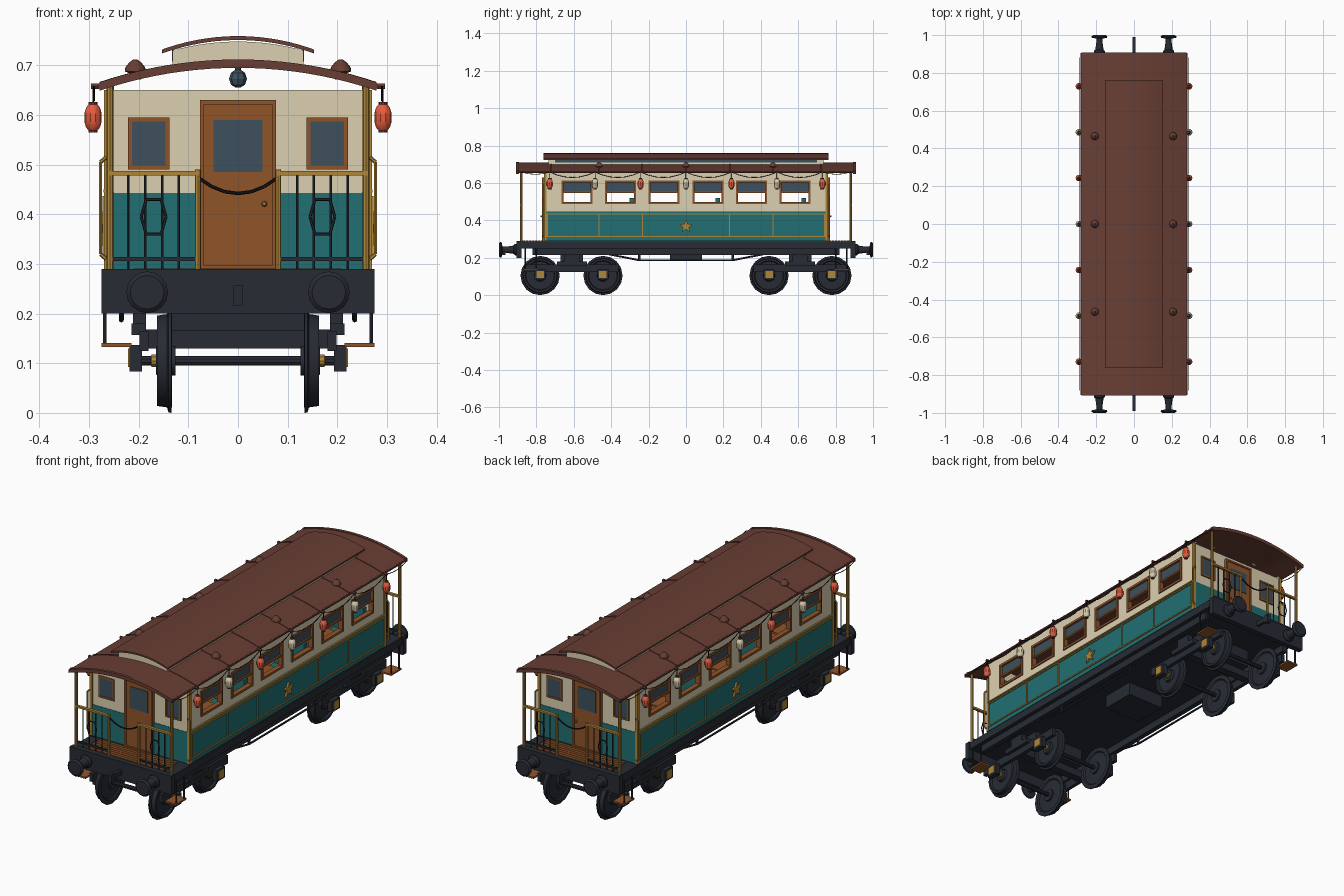
import bpy, bmesh, math
from mathutils import Matrix, Vector

if "Cube" in bpy.data.objects:
    bpy.data.objects.remove(bpy.data.objects["Cube"])

COL = dict(teal=(.015, .16, .17), cream=(.71, .63, .44), roof=(.14, .048, .034), dark=(.02, .024, .034),
           wood=(.28, .09, .023), gold=(.43, .24, .04), glass=(.048, .08, .107), red=(.8, .11, .05),
           black=(.008, .008, .01))
MATS = {}
for k, c in COL.items():
    MATS[k] = bpy.data.materials.new(k)
    MATS[k].diffuse_color = (*c, 1)
PARTS = {}


def add(name, mat, bm, mir=''):
    """Collect geometry into a named part, mirrored over x and/or y."""
    target = PARTS.setdefault((name, mat), bmesh.new())
    bmesh.ops.recalc_face_normals(bm, faces=bm.faces)
    for sx in ((1, -1) if 'x' in mir else (1,)):
        for sy in ((1, -1) if 'y' in mir else (1,)):
            c = bm.copy()
            bmesh.ops.transform(c, matrix=Matrix.Diagonal((sx, sy, 1, 1)), verts=c.verts)
            if sx * sy < 0:
                bmesh.ops.reverse_faces(c, faces=c.faces)
            me = bpy.data.meshes.new('tmp')
            c.to_mesh(me)
            target.from_mesh(me)
            bpy.data.meshes.remove(me)
            c.free()
    bm.free()


def box(name, mat, x0, x1, y0, y1, z0, z1, mir=''):
    bm = bmesh.new()
    m = Matrix.Translation(((x0 + x1) / 2, (y0 + y1) / 2, (z0 + z1) / 2)) @ Matrix.Diagonal((x1 - x0, y1 - y0, z1 - z0, 1))
    bmesh.ops.create_cube(bm, size=1, matrix=m)
    add(name, mat, bm, mir)


def path(name, mat, pts, r, mir='', n=6):
    for a, b in zip(pts, pts[1:]):
        a, b = Vector(a), Vector(b)
        bm = bmesh.new()
        m = Matrix.Translation((a + b) / 2) @ (b - a).to_track_quat('Z', 'Y').to_matrix().to_4x4()
        bmesh.ops.create_cone(bm, cap_ends=True, segments=n, radius1=r, radius2=r, depth=(b - a).length, matrix=m)
        add(name, mat, bm, mir)


def lathe(name, mat, prof, at, axis='z', mir='', n=12):
    """Spin (radius, offset) points around an axis through 'at'."""
    bm, rings = bmesh.new(), []
    for r, t in prof:
        ring = []
        for k in range(n):
            u, v = r * math.cos(2 * math.pi * k / n), r * math.sin(2 * math.pi * k / n)
            p = {'x': (t, u, v), 'y': (u, t, v), 'z': (u, v, t)}[axis]
            ring.append(bm.verts.new(Vector(p) + Vector(at)))
        rings.append(ring)
    for a, b in zip(rings, rings[1:]):
        for k in range(n):
            bm.faces.new((a[k], a[k - 1], b[k - 1], b[k]))
    bm.faces.new(rings[0])
    bm.faces.new(rings[-1])
    add(name, mat, bm, mir)


def prism(name, mat, pts, vec, mir=''):
    bm = bmesh.new()
    f = bm.faces.new([bm.verts.new(p) for p in pts])
    new = bmesh.ops.extrude_face_region(bm, geom=[f])['geom']
    bmesh.ops.translate(bm, vec=vec, verts=[v for v in new if isinstance(v, bmesh.types.BMVert)])
    add(name, mat, bm, mir)


def arch(name, mat, hw, edge, top, t, y0, y1, mir='', n=20):
    s = top - edge
    R = (hw * hw + s * s) / (2 * s)
    xs = [-hw + 2 * hw * k / n for k in range(n + 1)]
    up = [(x, y0, top - R + math.sqrt(R * R - x * x)) for x in xs]
    prism(name, mat, up + [(x, y, z - t) for x, y, z in reversed(up)], (0, y1 - y0, 0), mir)


def frame(name, mat, axis, c, u0, u1, v0, v1, w, d0, d1, mir):
    """Rectangular moulding lying on a wall."""
    for a, b, e, f in ((u0, u1, v0, v0 + w), (u0, u1, v1 - w, v1), (u0, u0 + w, v0 + w, v1 - w), (u1 - w, u1, v0 + w, v1 - w)):
        if axis == 'x':
            box(name, mat, c + d0, c + d1, a, b, e, f, mir)
        else:
            box(name, mat, a, b, c + d0, c + d1, e, f, mir)


# underframe
box('chassis', 'dark', -.27, .27, -.9, .9, .25, .286)
box('solebar', 'dark', .225, .25, -.82, .82, .215, .25, 'x')
box('buffer_beam', 'dark', -.275, .275, .88, .907, .2, .29, 'y')
box('battery_box', 'dark', -.1, .1, -.085, .085, .185, .25)
path('truss_rod', 'dark', [(.235, -.42, .22), (.235, -.25, .187), (.235, .25, .187), (.235, .42, .22)], .005, 'x')
path('truss_post', 'dark', [(.235, .25, .187), (.235, .25, .22)], .006, 'xy')
lathe('buffer', 'dark', [(.03, 0), (.03, .012), (.022, .02), (.016, .06), (.016, .078), (.04, .083), (.042, .09), (.034, .097)],
      (.183, .903, .243), 'y', 'xy', 16)
box('coupling_hook', 'dark', -.007, .007, .9, .985, .228, .25, 'y')
box('coupling_hook', 'dark', -.009, .009, .965, .99, .215, .257, 'y')

# bogies and wheels
for y in (.444, .78):
    lathe('wheel', 'dark', [(.03, .126), (.03, .135), (.08, .139), (.085, .133), (.105, .134), (.104, .14), (.094, .143),
          (.091, .163), (.08, .163), (.076, .153), (.032, .153), (.028, .165)], (0, y, .105), 'x', 'xy', 16)
    path('axle', 'dark', [(-.2, y, .105), (.2, y, .105)], .01, 'y', 10)
    lathe('wheel_hub', 'gold', [(.013, .163), (.013, .174), (.009, .176)], (0, y, .105), 'x', 'xy', 10)
    box('axle_box', 'dark', .193, .219, y - .03, y + .03, .083, .137, 'xy')
    box('axle_box_cover', 'gold', .217, .222, y - .02, y + .02, .092, .13, 'xy')
box('bogie_side', 'dark', .18, .198, .36, .865, .125, .165, 'xy')
box('bogie_bolster', 'dark', -.14, .14, .55, .67, .165, .25, 'y')
box('bogie_transom', 'dark', -.19, .19, .59, .63, .13, .168, 'y')
box('bogie_spring', 'dark', .185, .215, .53, .69, .157, .18, 'xy')
box('bogie_spring', 'dark', .185, .212, .57, .65, .18, .22, 'xy')

# steps below the platforms
box('step_board', 'wood', .215, .275, .79, .87, .133, .141, 'xy')
for y in (.8, .86):
    path('step_hanger', 'dark', [(.268, y, .25), (.268, y, .137), (.22, y, .137)], .004, 'xy')

# floors
box('cabin_floor', 'wood', -.255, .255, -.75, .75, .284, .292)
for k in range(7):
    box('platform_board', 'wood', -.21, .21, .765 + k * .016, .778 + k * .016, .284, .291, 'y')

# side walls with six open windows each
box('lower_side', 'teal', .25, .268, -.757, .757, .29, .445, 'x')
box('upper_side', 'cream', .25, .264, -.755, .755, .445, .49, 'x')
box('upper_side', 'cream', .25, .264, -.755, .755, .61, .66, 'x')
WIN = [(k - 2.5) * .233 for k in range(6)]
edges = [-.755] + [y + s for y in WIN for s in (-.08, .08)] + [.755]
for a, b in zip(edges[::2], edges[1::2]):
    box('upper_side', 'cream', .25, .264, a, b, .49, .61, 'x')
for y in WIN:
    frame('window_frame', 'wood', 'x', .25, y - .083, y + .083, .487, .613, .011, -.004, .02, 'x')
    box('window_bar', 'wood', .25, .266, y - .08, y + .08, .545, .553, 'x')
    box('window_glass', 'glass', .255, .259, y - .075, y + .075, .55, .605, 'x')

# gold mouldings and star
frame('side_trim', 'gold', 'x', .266, -.745, .745, .31, .437, .006, 0, .007, 'x')
for y in (-.465, -.233, .233, .465):
    box('side_trim', 'gold', .266, .272, y - .003, y + .003, .314, .433, 'x')
box('waist_rail', 'gold', .262, .271, -.757, .757, .444, .45, 'x')
star = []
for k in range(10):
    r, a = (.038, .016)[k % 2], math.pi / 2 + k * math.pi / 5
    star.append((.266, r * math.cos(a), .368 + r * math.sin(a)))
prism('star', 'gold', star, (.011, 0, 0), 'x')

# end walls, doors and end windows
box('lower_end', 'teal', -.266, .266, .74, .757, .29, .443, 'y')
box('upper_end', 'cream', -.264, .264, .74, .755, .443, .65, 'y')
box('corner_post', 'gold', .256, .27, .746, .76, .29, .65, 'xy')
frame('end_window_frame', 'wood', 'y', .74, .138, .222, .49, .595, .008, -.006, .021, 'xy')
box('end_window_glass', 'glass', .144, .216, .736, .758, .496, .589, 'xy')
box('door', 'wood', -.068, .068, .734, .764, .291, .622, 'y')
frame('door_frame', 'wood', 'y', .74, -.077, .077, .288, .63, .009, -.006, .029, 'y')
box('door_glass', 'glass', -.049, .049, .732, .767, .485, .59, 'y')
lathe('door_knob', 'gold', [(.003, 0), (.003, .008), (.006, .011), (.003, .016)], (.053, .762, .421), 'y', 'y', 8)
path('grab_handle', 'gold', [(.266, .765, .31), (.277, .765, .32), (.277, .765, .505), (.266, .765, .515)], .004, 'xy')

# platform posts, railings and chain
path('roof_post', 'gold', [(.258, .88, .285), (.258, .88, .662)], .007, 'xy', 8)
path('rail_post', 'gold', [(.081, .88, .285), (.081, .88, .49)], .006, 'xy', 8)
box('top_rail', 'gold', .078, .262, .873, .887, .478, .487, 'xy')
box('bottom_rail', 'dark', .08, .26, .876, .884, .306, .314, 'xy')
for x in (.119, .153, .187, .221):
    path('baluster', 'dark', [(x, .88, .288), (x, .88, .48)], .003, 'xy')
ring = [(.17 + u, .884, .395 + v) for u, v in ((-.015, .035), (.015, .035), (.025, 0), (.015, -.035), (-.015, -.035), (-.025, 0))]
path('rail_ornament', 'dark', ring + ring[:1], .003, 'xy')
path('safety_chain', 'black', [(x, .88, .442 + 5 * x * x) for x in (-.08, -.053, -.027, 0, .027, .053, .08)], .0035, 'y')

# roof, clerestory and roof fittings
arch('main_roof', 'roof', .277, .664, .709, .012, -.905, .905)
arch('roof_end_trim', 'roof', .279, .666, .712, .017, .893, .908, 'y')
path('gutter', 'roof', [(.276, -.905, .658), (.276, .905, .658)], .006, 'x', 8)
for y in (-.72, -.465, -.233, 0, .233, .465, .72):
    arch('roof_batten', 'roof', .278, .667, .712, .005, y - .004, y + .004)
box('clerestory_side', 'cream', .12, .13, -.735, .735, .69, .735, 'x')
box('clerestory_glass', 'glass', .128, .133, -.7, .7, .708, .732, 'x')
arch('clerestory_end', 'cream', .132, .73, .748, .045, .725, .735, 'y')
arch('clerestory_roof', 'roof', .153, .732, .759, .008, -.762, .762)
for y in (-.465, 0, .465):
    lathe('roof_vent', 'roof', [(.012, 0), (.012, .012), (.021, .016), (.02, .024), (.012, .034), (.004, .04)], (.207, y, .672), 'z', 'x', 10)
    lathe('ceiling_lamp', 'glass', [(.004, -.018), (.014, -.012), (.018, 0), (.014, .012), (.006, .018), (.006, .03)], (0, y, .673), 'z', '', 8)

# lanterns on a sagging wire
LY = [(k - 3) * .243 for k in range(7)]
for k, y in enumerate(LY):
    lathe('lantern', 'cream' if k % 2 else 'red', [(.008, -.027), (.014, -.02), (.0175, -.008), (.0175, .008), (.014, .02), (.008, .027)],
          (.292, y, .595), 'z', 'x', 10)
    for z in (.565, .62):
        lathe('lantern_cap', 'roof', [(.009, 0), (.009, .006)], (.292, y, z), 'z', 'x', 10)
    path('lantern_cord', 'black', [(.292, y, .622), (.292, y, .66)], .0015, 'x', 5)
    lathe('wire_hook', 'roof', [(.003, -.018), (.006, -.01), (.006, .006)], (.29, y, .658), 'x', 'x', 6)
knots = [-.88] + LY + [.88]
wire = []
for a, b in zip(knots, knots[1:]):
    sag = .5 * (b - a) ** 2
    wire += [(.29, a + (b - a) * t / 6, .658 - sag * 4 * (t / 6) * (1 - t / 6)) for t in range(6)]
path('lantern_wire', 'black', wire + [(.29, .88, .658)], .0018, 'x', 5)

# facing seats with tables between
for y, s in ((-.7, 1), (-.29, -1), (-.235, 1), (.17, -1), (.235, 1), (.63, -1)):
    box('seat_back', 'teal', .085, .245, y - .012, y + .012, .3, .52, 'x')
    a, b = sorted((y, y + s * .11))
    box('seat_cushion', 'teal', .085, .245, a, b, .36, .39, 'x')
    box('seat_base', 'wood', .095, .24, a + .01, b - .01, .29, .36, 'x')
for y in (-.495, -.033, .433):
    box('table_top', 'wood', .12, .248, y - .05, y + .05, .44, .448, 'x')
    path('table_leg', 'wood', [(.18, y, .29), (.18, y, .442)], .007, 'x')

# turn the collected parts into objects
for (name, mat), bm in PARTS.items():
    me = bpy.data.meshes.new(name)
    bm.to_mesh(me)
    bm.free()
    me.materials.append(MATS[mat])
    ob = bpy.data.objects.new(name, me)
    bpy.context.collection.objects.link(ob)
    ob.select_set(True)
    bpy.context.view_layer.objects.active = ob
bpy.ops.object.shade_smooth_by_angle(angle=math.radians(32))

for m in bpy.data.materials:
    if m.users and not m.is_grease_pencil:
        m.use_nodes = True
        m.node_tree.nodes["Principled BSDF"].inputs["Base Color"].default_value = m.diffuse_color
